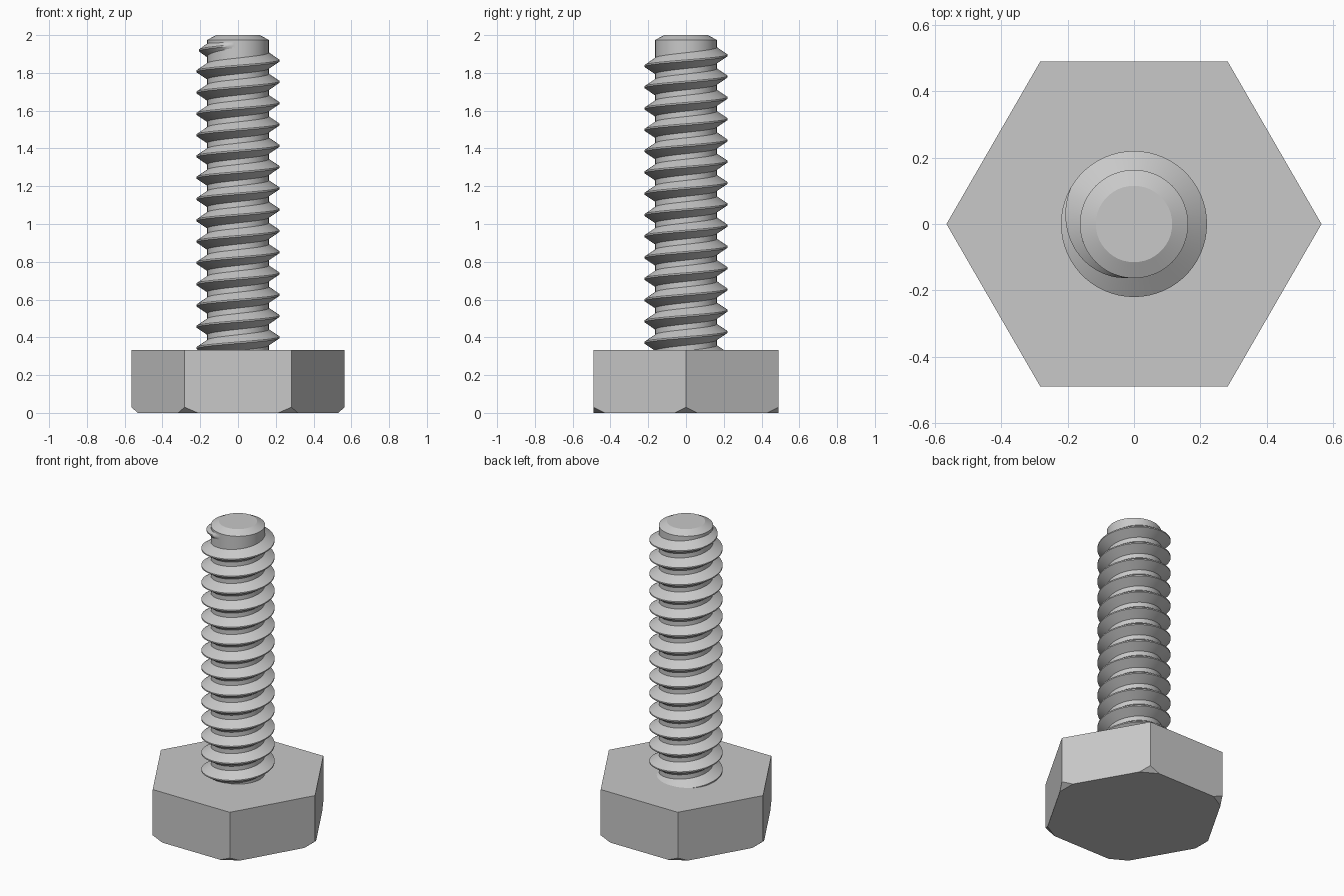
import bpy, bmesh
from math import cos, sin, pi, radians, ceil
from mathutils import Vector

cube = bpy.data.objects.get("Cube")
if cube:
    bpy.data.objects.remove(cube, do_unlink=True)

HEAD_R, HEAD_H = 0.565, 0.333
CORE_R, CREST_R, TOP = 0.163, 0.22, 2.0
PITCH, CREST_Z = 0.1127, 1.865      # crest height where the last full turn crosses +x
BASE_HALF, CREST_HALF = 0.042, 0.004

steel = bpy.data.materials.new("steel grey")
steel.use_nodes = True
steel.diffuse_color = (0.58, 0.58, 0.58, 1)
steel.node_tree.nodes["Principled BSDF"].inputs["Base Color"].default_value = steel.diffuse_color


def finish(bm, name, smooth=False):
    bmesh.ops.recalc_face_normals(bm, faces=bm.faces)
    mesh = bpy.data.meshes.new(name)
    bm.to_mesh(mesh)
    bm.free()
    mesh.materials.append(steel)
    obj = bpy.data.objects.new(name, mesh)
    bpy.context.collection.objects.link(obj)
    if smooth:
        bpy.ops.object.select_all(action='DESELECT')
        obj.select_set(True)
        bpy.context.view_layer.objects.active = obj
        bpy.ops.object.shade_smooth_by_angle(angle=radians(25))
    return obj


def loft(bm, rings, closed_ends=True):
    """Skin closed rings of points, capping both ends."""
    loops = [[bm.verts.new(p) for p in ring] for ring in rings]
    for a, b in zip(loops, loops[1:]):
        n = len(a)
        for i in range(n):
            j = (i + 1) % n
            bm.faces.new((a[i], a[j], b[j], b[i]))
    if closed_ends:
        bm.faces.new(loops[0])
        bm.faces.new(loops[-1])


def circle(r, z, n):
    return [(r * cos(2 * pi * i / n), r * sin(2 * pi * i / n), z) for i in range(n)]


# Hex head with its lower corners cut off
bm = bmesh.new()
loft(bm, [circle(HEAD_R, 0, 6), circle(HEAD_R, HEAD_H, 6)])
for k in range(6):
    out = Vector((cos(k * pi / 3), sin(k * pi / 3), 0))
    cut = bmesh.ops.bisect_plane(
        bm, geom=bm.verts[:] + bm.edges[:] + bm.faces[:], dist=1e-5,
        plane_co=out * (HEAD_R - 0.035), plane_no=out * 0.03 - Vector((0, 0, 0.035)),
        clear_outer=True)
    rim = [e for e in cut["geom_cut"] if isinstance(e, bmesh.types.BMEdge)]
    bmesh.ops.contextual_create(bm, geom=rim)
finish(bm, "hex_head")

# Plain shank with a chamfered tip
bm = bmesh.new()
loft(bm, [circle(r, z, 72) for r, z in
          ((CORE_R, HEAD_H - 0.03), (CORE_R, TOP - 0.025), (CORE_R - 0.048, TOP))])
finish(bm, "shank", smooth=True)

# Right-handed helical thread, fading into the shank at the top
bm = bmesh.new()
STEPS = 60
last = STEPS * 3 // 4
fade = STEPS * 5 // 12
first = -ceil((CREST_Z - HEAD_H + 0.07) / PITCH * STEPS)
rings = []
for s in range(first, last + 1):
    a = 2 * pi * s / STEPS
    z = CREST_Z + PITCH * s / STEPS
    f = 1 - max(0, s - fade) / (last - fade)
    crest = CORE_R - 0.003 + (CREST_R - CORE_R + 0.003) * f
    half = BASE_HALF * (0.3 + 0.7 * f)
    section = ((CORE_R - 0.01, -half), (CORE_R, -half), (crest, -CREST_HALF),
               (crest, CREST_HALF), (CORE_R, half), (CORE_R - 0.01, half))
    rings.append([(r * cos(a), r * sin(a), z + dz) for r, dz in section])
loft(bm, rings)
finish(bm, "thread", smooth=True)
